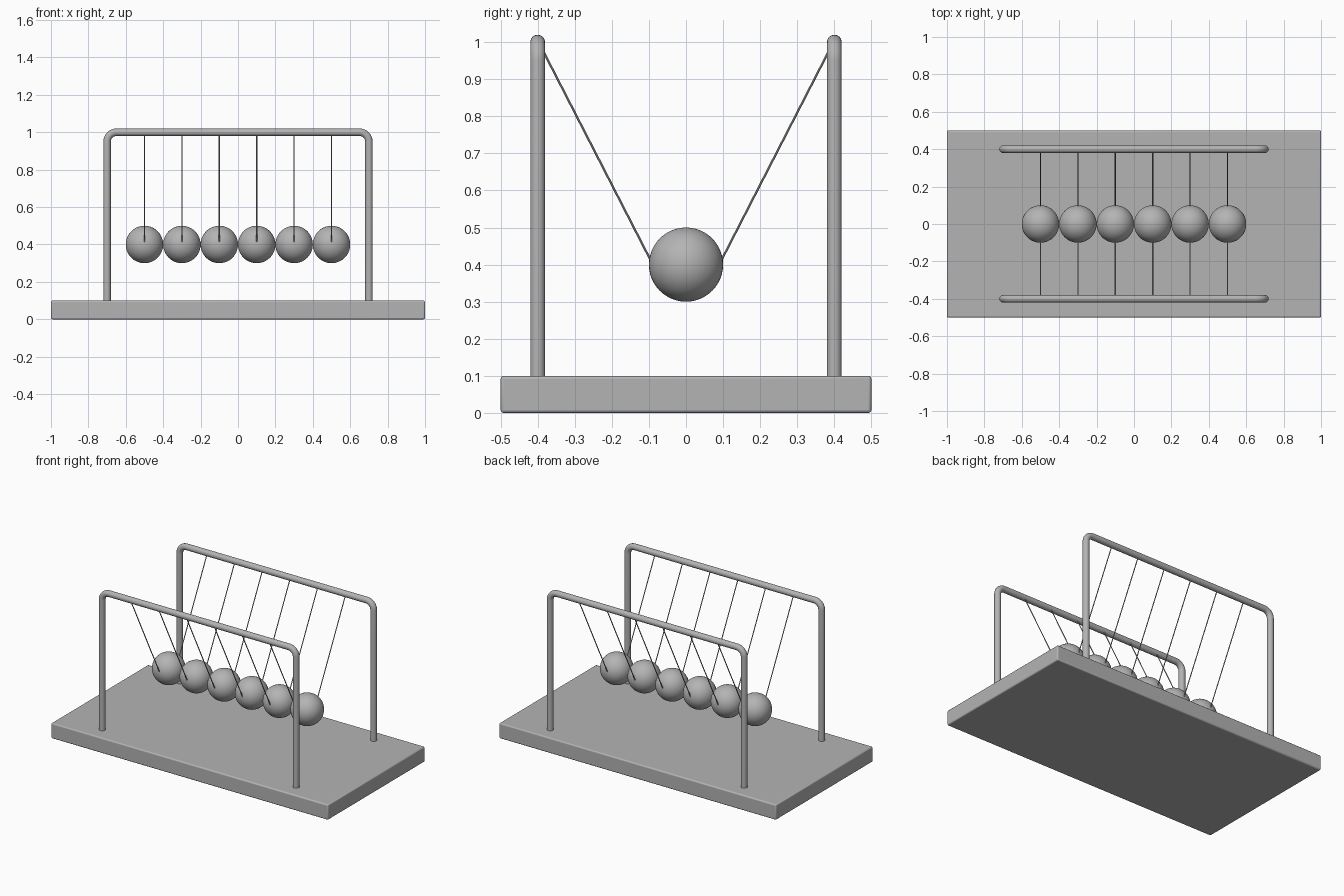
import bpy
import math
from mathutils import Vector

if "Cube" in bpy.data.objects:
    bpy.data.objects.remove(bpy.data.objects["Cube"])

grey = bpy.data.materials.new("dark_grey")
grey.diffuse_color = (0.455, 0.455, 0.455, 1)
grey.use_nodes = True
grey.node_tree.nodes["Principled BSDF"].inputs["Base Color"].default_value = grey.diffuse_color


def finish(obj, angle=40):
    """Smooth shading with sharp edges kept, plus the shared grey."""
    bpy.ops.object.select_all(action='DESELECT')
    obj.select_set(True)
    bpy.context.view_layer.objects.active = obj
    bpy.ops.object.shade_smooth_by_angle(angle=math.radians(angle))
    obj.data.materials.clear()
    obj.data.materials.append(grey)


def tube(name, points, radius, resolution):
    """Round tube swept along a path, converted to a mesh."""
    curve = bpy.data.curves.new(name, 'CURVE')
    curve.dimensions = '3D'
    curve.bevel_depth = radius
    curve.bevel_resolution = resolution
    curve.use_fill_caps = True
    spline = curve.splines.new('POLY')
    spline.points.add(len(points) - 1)
    for p, co in zip(spline.points, points):
        p.co = (*co, 1)
    obj = bpy.data.objects.new(name, curve)
    bpy.context.collection.objects.link(obj)
    bpy.ops.object.select_all(action='DESELECT')
    obj.select_set(True)
    bpy.context.view_layer.objects.active = obj
    bpy.ops.object.convert(target='MESH')
    obj = bpy.context.object
    finish(obj)
    return obj


# Base slab with finely rounded edges
bpy.ops.mesh.primitive_cube_add(size=1, location=(0, 0, 0.05))
base = bpy.context.object
base.name = "base"
base.scale = (2, 1, 0.1)
bpy.ops.object.transform_apply(location=False, rotation=False, scale=True)
bevel = base.modifiers.new("edge_bevel", 'BEVEL')
bevel.width = 0.008
bevel.segments = 3
finish(base)

# Two bent-tube frames
HALF, TOP, BEND, STEPS = 0.7, 1.0, 0.05, 8
for side, y in (("front", -0.4), ("back", 0.4)):
    right = [(HALF - BEND + BEND * math.cos(a), y, TOP - BEND + BEND * math.sin(a))
             for a in (math.pi / 2 * i / STEPS for i in range(STEPS + 1))]
    left = [(-x, yy, z) for x, yy, z in reversed(right)]
    path = [(HALF, y, 0.09)] + right + left + [(-HALF, y, 0.09)]
    tube(side + "_frame", path, 0.02, 6)

# Row of hanging balls, each on a pair of strings
for i in range(6):
    x = -0.5 + 0.2 * i
    bpy.ops.mesh.primitive_uv_sphere_add(segments=48, ring_count=24, radius=0.1,
                                         location=(x, 0, 0.4))
    ball = bpy.context.object
    ball.name = f"ball_{i + 1}"
    finish(ball)
    for side, s in (("front", -1), ("back", 1)):
        tube(f"{side}_string_{i + 1}",
             [Vector((x, s * 0.395, 0.995)), Vector((x, s * 0.092, 0.405))], 0.003, 2)
